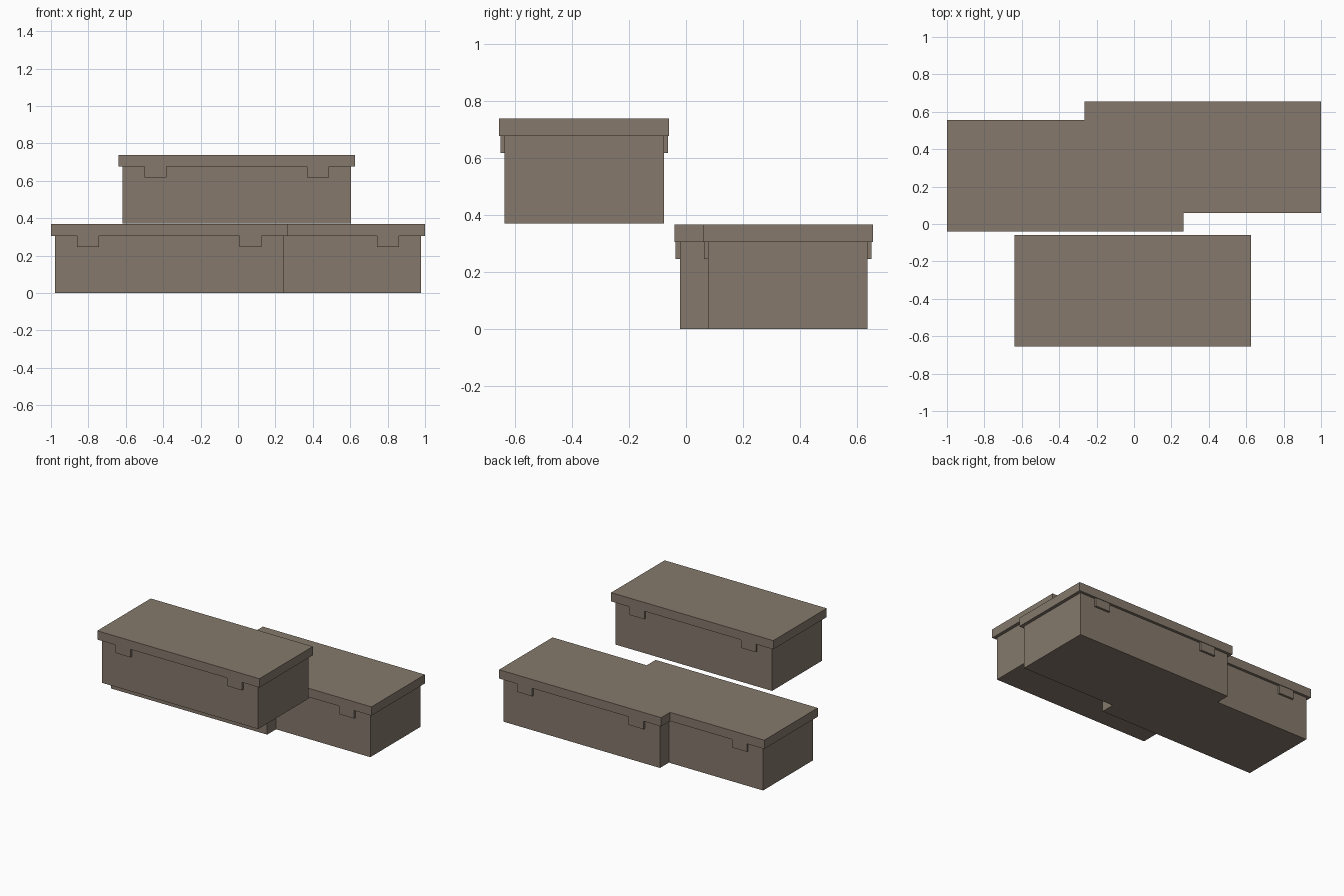
import bpy

if "Cube" in bpy.data.objects:
    bpy.data.objects.remove(bpy.data.objects["Cube"])

wood = bpy.data.materials.new("grey_brown")
wood.diffuse_color = (0.235, 0.191, 0.150, 1)
wood.use_nodes = True
wood.node_tree.nodes["Principled BSDF"].inputs["Base Color"].default_value = wood.diffuse_color


def box(name, center, size):
    """Box whose centre is given in x, y and whose base is given in z."""
    x, y, z = center
    bpy.ops.mesh.primitive_cube_add(size=1, location=(x, y, z + size[2] / 2))
    ob = bpy.context.object
    ob.name = name
    ob.scale = size
    bpy.ops.object.transform_apply(location=False, rotation=False, scale=True)
    ob.data.materials.append(wood)
    return ob


def crate(name, x, y, z):
    # Body with a slightly wider lid on top
    box(name + "_body", (x, y, z), (1.22, 0.558, 0.306))
    box(name + "_lid", (x, y, z + 0.306), (1.265, 0.596, 0.062))
    # Two clasps hanging from the lid on both long sides
    for side, sy in (("front", -1), ("back", 1)):
        for end, sx in (("left", -1), ("right", 1)):
            box(f"{name}_{side}_{end}_clasp",
                (x + sx * 0.435, y + sy * 0.286, z + 0.247),
                (0.117, 0.016, 0.06))


# Two offset crates on the ground and one raised in front
crate("lower_left_crate", -0.3675, 0.258, 0)
crate("lower_right_crate", 0.3675, 0.357, 0)
crate("upper_crate", -0.007, -0.357, 0.371)
